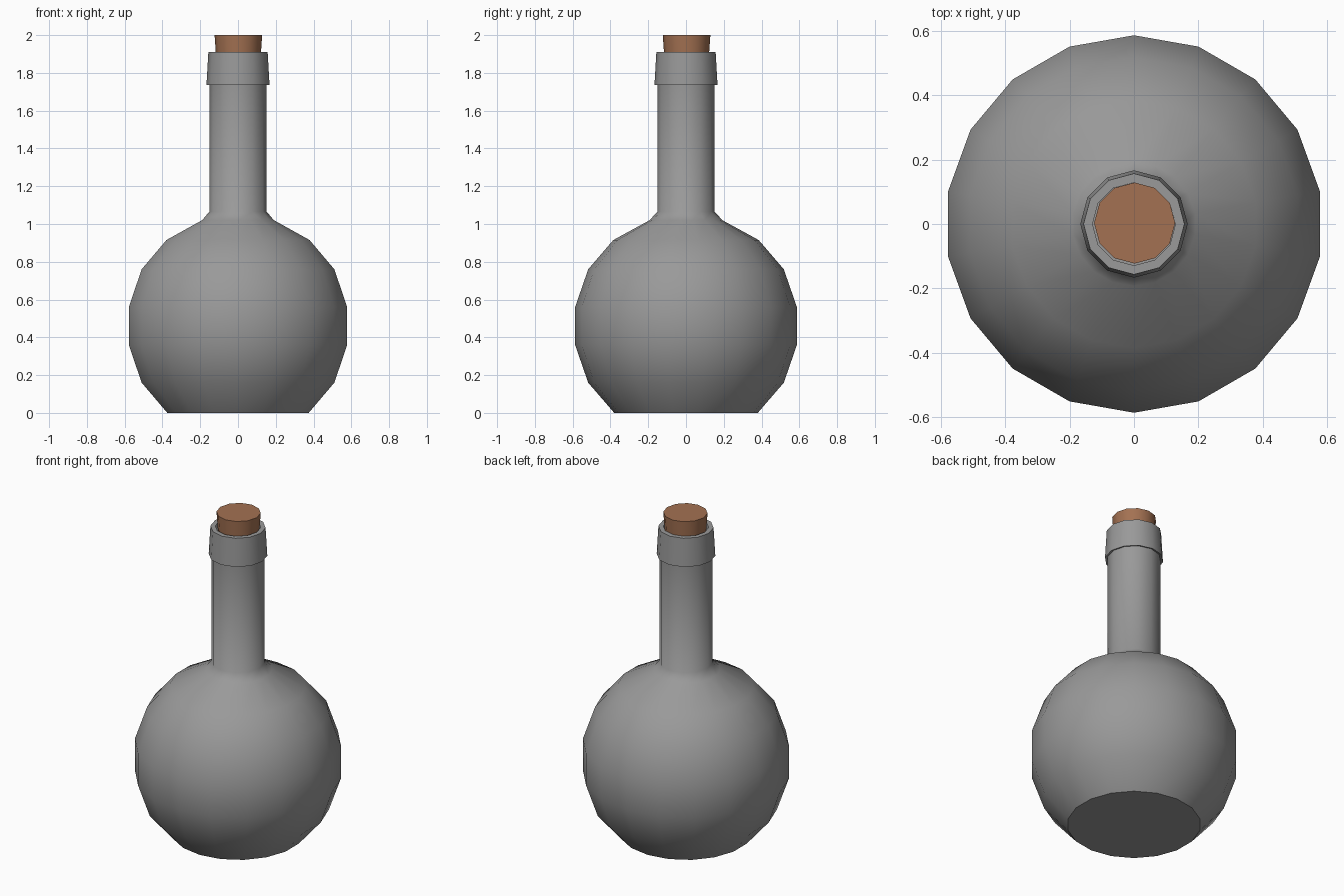
import bpy, bmesh
from math import pi, sin, cos, radians

if "Cube" in bpy.data.objects:
    bpy.data.objects.remove(bpy.data.objects["Cube"])


def ring(bm, n, r, z, cx=0.0, cy=0.0):
    """Ring of n vertices, the first one on the +y axis."""
    return [bm.verts.new((cx + r * cos(pi / 2 + 2 * pi * i / n),
                          cy + r * sin(pi / 2 + 2 * pi * i / n), z)) for i in range(n)]


def skin(bm, rings):
    """Join stacked rings of equal count with outward-facing quads."""
    for a, b in zip(rings, rings[1:]):
        n = len(a)
        for i in range(n):
            j = (i + 1) % n
            bm.faces.new((a[i], a[j], b[j], b[i]))


def finish(bm, name, angle, color):
    me = bpy.data.meshes.new(name)
    bm.to_mesh(me)
    bm.free()
    ob = bpy.data.objects.new(name, me)
    bpy.context.collection.objects.link(ob)
    mat = bpy.data.materials.new(name + "_material")
    mat.diffuse_color = color
    mat.use_nodes = True
    mat.node_tree.nodes["Principled BSDF"].inputs["Base Color"].default_value = mat.diffuse_color
    me.materials.append(mat)
    bpy.ops.object.select_all(action='DESELECT')
    ob.select_set(True)
    bpy.context.view_layer.objects.active = ob
    bpy.ops.object.shade_smooth_by_angle(angle=radians(angle))
    return ob


# Bottle: 18-sided round body, 12-sided neck and flared collar, open top
bm = bmesh.new()
body = [ring(bm, 18, r, z) for r, z in (
    (0.38, 0), (0.518, 0.16), (0.587, 0.36), (0.587, 0.56),
    (0.518, 0.76), (0.385, 0.915), (0.193, 1.02))]
neck = [ring(bm, 12, r, z) for r, z in (
    (0.152, 1.065), (0.152, 1.74), (0.167, 1.735), (0.157, 1.91), (0.129, 1.91))]
skin(bm, body)
skin(bm, neck)
bm.faces.new(body[0][::-1])

# Shoulder: every 3 body edges meet 2 neck edges
lo, hi = body[-1], neck[0]
for k in range(6):
    a = [lo[(3 * k + i) % 18] for i in range(4)]
    b = [hi[(2 * k + i) % 12] for i in range(3)]
    bm.faces.new((a[0], a[1], b[1], b[0]))
    bm.faces.new((a[1], a[2], b[1]))
    bm.faces.new((a[2], a[3], b[2], b[1]))
finish(bm, "bottle", 47, (0.32, 0.32, 0.32, 1))

# Cork: tapered plug, set slightly off centre
bm = bmesh.new()
cork = [ring(bm, 12, r, z, 0.002, 0.003) for r, z in ((0.112, 1.80), (0.126, 2.0))]
skin(bm, cork)
bm.faces.new(cork[0][::-1])
bm.faces.new(cork[-1])
finish(bm, "cork", 35, (0.37, 0.167, 0.085, 1))
